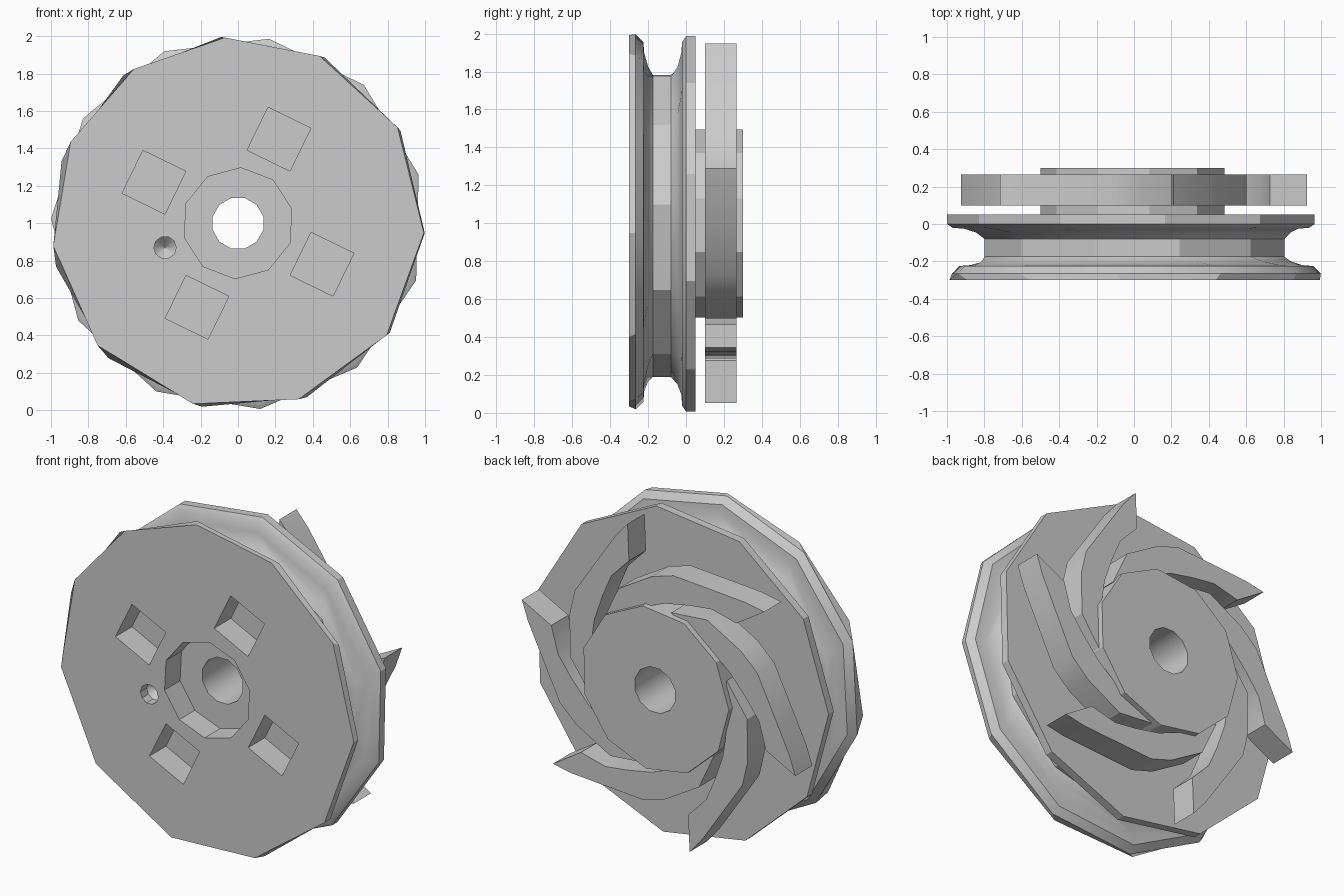
import bpy, bmesh
from math import sin, cos, radians

cube = bpy.data.objects.get("Cube")
if cube:
    bpy.data.objects.remove(cube)

SIDES = 11
STEP = 360 / SIDES

metal = bpy.data.materials.new("plain grey")
metal.use_nodes = True
grey = (0.6, 0.6, 0.6, 1)
metal.diffuse_color = grey
metal.node_tree.nodes["Principled BSDF"].inputs["Base Color"].default_value = grey


def polar(r, angle):
    """Point in the wheel plane, measured around the axle."""
    return r * cos(radians(angle)), r * sin(radians(angle))


def polygon(r, n=SIDES, phase=0):
    return [polar(r, phase + i * 360 / n) for i in range(n)]


def loft(name, rings):
    """Skin a closed solid through rings given as (y, [(x, z), ...])."""
    bm = bmesh.new()
    loops = [[bm.verts.new((x, y, z + 1)) for x, z in pts] for y, pts in rings]
    for a, b in zip(loops, loops[1:]):
        n = len(a)
        for i in range(n):
            j = (i + 1) % n
            bm.faces.new((a[i], a[j], b[j], b[i]))
    bm.faces.new(loops[0])
    bm.faces.new(loops[-1])
    bmesh.ops.recalc_face_normals(bm, faces=bm.faces)
    mesh = bpy.data.meshes.new(name)
    bm.to_mesh(mesh)
    bm.free()
    mesh.materials.append(metal)
    obj = bpy.data.objects.new(name, mesh)
    bpy.context.scene.collection.objects.link(obj)
    return obj


def cut(target, cutters):
    """Subtract the cutters, then throw them away."""
    for c in cutters:
        c.hide_render = True
        mod = target.modifiers.new("cut", 'BOOLEAN')
        mod.operation = 'DIFFERENCE'
        mod.solver = 'EXACT'
        mod.object = c
    deps = bpy.context.evaluated_depsgraph_get()
    mesh = bpy.data.meshes.new_from_object(target.evaluated_get(deps))
    target.modifiers.clear()
    target.data = mesh
    for c in cutters:
        bpy.data.objects.remove(c)


def finish(obj):
    bpy.ops.object.select_all(action='DESELECT')
    obj.select_set(True)
    bpy.context.view_layer.objects.active = obj
    bpy.ops.object.shade_smooth_by_angle(angle=radians(31))


def bore():
    return loft("bore_cutter", [(-0.5, polygon(0.14, 12, 15)), (0.5, polygon(0.14, 12, 15))])


# Grooved pulley: uneven front edge, then rings that twist slightly to the back rim
front_angles = [-3, 31, 64, 94, 124, 154, 187, 221, 256, 289, 323]
profile = [(-0.265, 1.0, -3), (-0.225, 0.96, -3), (-0.22, 0.9, -3), (-0.2, 0.84, 2),
           (-0.175, 0.81, 7), (-0.08, 0.81, 7), (-0.045, 0.85, 10), (-0.025, 0.91, 15),
           (-0.02, 0.97, 15), (0, 1.0, 15), (0.05, 1.0, 15)]
rings = [(-0.3, [polar(0.995, a) for a in front_angles])]
rings += [(y, polygon(r, SIDES, p)) for y, r, p in profile]
pulley = loft("pulley", rings)

# Counterbore, four square pockets and a conical dimple in the front face
cutters = [bore(), loft("counterbore_cutter", [(-0.4, polygon(0.297, 10, 15)),
                                               (-0.15, polygon(0.297, 10, 15))])]
for k in range(4):
    cx, cz = polar(0.5, 64 + 90 * k)
    square = [(cx + x, cz + z) for x, z in polygon(0.18, 4, 64 + 45)]
    cutters.append(loft("pocket_cutter", [(-0.4, square), (-0.14, square)]))
dimple = [(y, [(x - 0.39, z - 0.13) for x, z in polygon(r, 10)])
          for y, r in ((-0.4, 0.06), (-0.24, 0.06), (-0.18, 0.002))]
cutters.append(loft("dimple_cutter", dimple))
cut(pulley, cutters)
finish(pulley)

# Hub behind the pulley
hub = loft("impeller_hub", [(0.03, polygon(0.5, SIDES, 15)), (0.3, polygon(0.5, SIDES, 15))])
cut(hub, [bore()])
finish(hub)

# Six swept blades, each one hooked outline (radius, angle) pushed back
outline = [(0.49, 80), (0.6, 57), (0.67, 34), (0.72, 22), (0.8, 0), (0.9, -11),
           (0.97, -17.5), (0.75, -14.5), (0.68, -2), (0.6, 9), (0.53, 25),
           (0.48, 43), (0.45, 62)]
for k in range(6):
    pts = [polar(r, 180 - a + 60 * k) for r, a in outline]
    finish(loft(f"blade_{k + 1}", [(0.1, pts), (0.265, pts)]))
